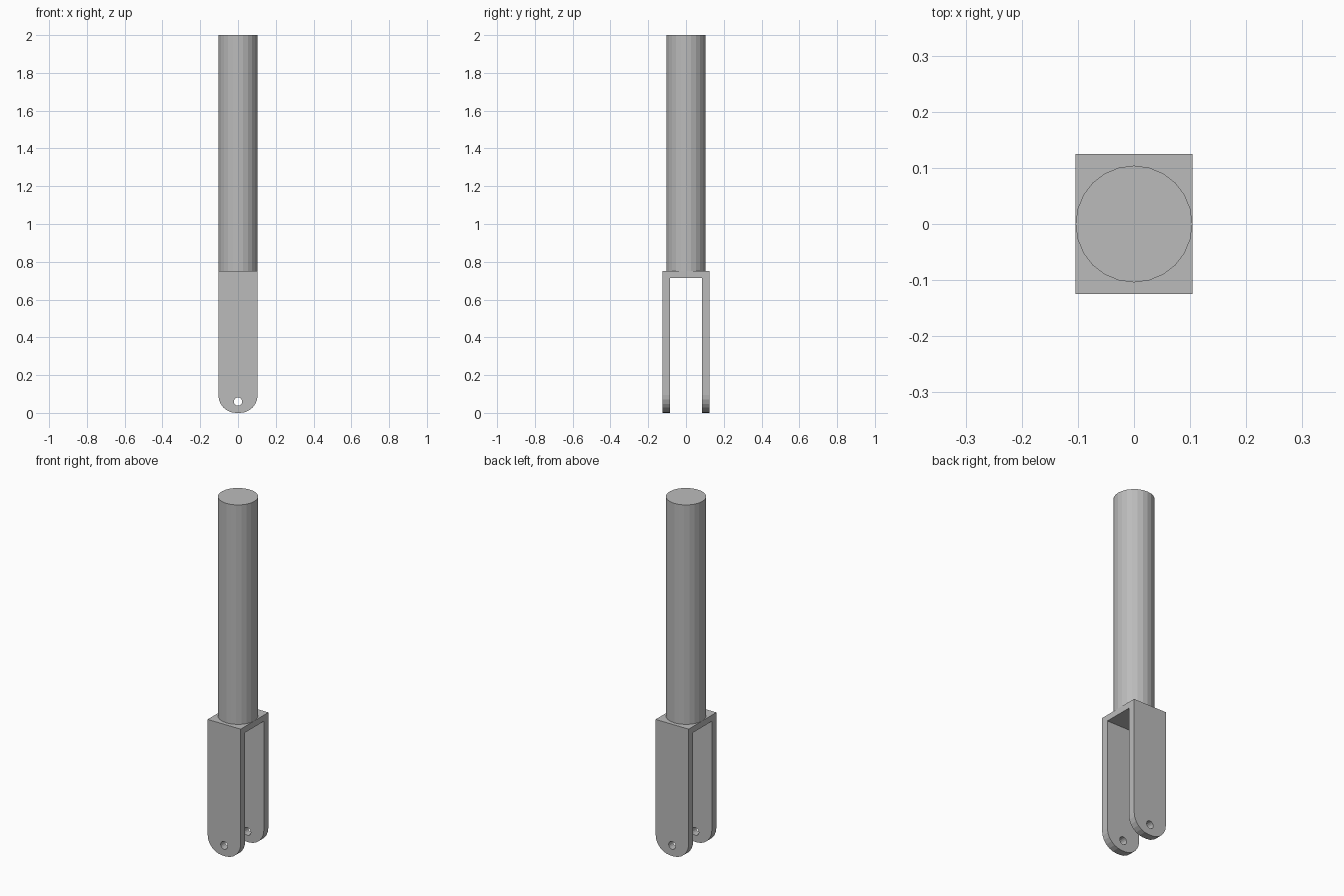
import bpy
import bmesh
from math import sin, cos, pi
from mathutils import Vector

old = bpy.data.objects.get("Cube")
if old:
    bpy.data.objects.remove(old, do_unlink=True)

WIDTH = 0.104       # half width of the fork and radius of the rod
DEPTH = 0.125       # half depth of the fork
INNER = 0.084       # half depth of the slot
FORK_TOP = 0.75
SLOT_TOP = 0.715
CORNER = 0.094      # rounding of the fork ends
PIN_Z, PIN_R = 0.06, 0.022

grey = bpy.data.materials.new("steel_grey")
grey.use_nodes = True
colour = (0.5, 0.5, 0.5, 1)
grey.diffuse_color = colour
grey.node_tree.nodes["Principled BSDF"].inputs["Base Color"].default_value = colour


def make_object(name, bm):
    bmesh.ops.recalc_face_normals(bm, faces=bm.faces)
    mesh = bpy.data.meshes.new(name)
    bm.to_mesh(mesh)
    bm.free()
    mesh.materials.append(grey)
    obj = bpy.data.objects.new(name, mesh)
    bpy.context.collection.objects.link(obj)
    return obj


def arc(cx, cz, r, start, end, steps):
    angles = [start + (end - start) * i / steps for i in range(steps + 1)]
    return [(cx + r * cos(a), cz + r * sin(a)) for a in angles]


def add_loop(bm, points):
    verts = [bm.verts.new((x, -DEPTH, z)) for x, z in points]
    return [bm.edges.new((v, verts[i - 1])) for i, v in enumerate(verts)]


# Fork: rounded plate outline with a pin hole, extruded front to back
bm = bmesh.new()
edge_x = WIDTH - CORNER
outline = [(WIDTH, FORK_TOP), (-WIDTH, FORK_TOP)]
outline += arc(-edge_x, CORNER, CORNER, pi, 1.5 * pi, 6)
outline += arc(edge_x, CORNER, CORNER, 1.5 * pi, 2 * pi, 6)
pin_hole = arc(0, PIN_Z, PIN_R, 0, 2 * pi, 16)[:-1]
edges = add_loop(bm, outline) + add_loop(bm, pin_hole)
bmesh.ops.triangle_fill(bm, edges=edges, use_beauty=True, normal=Vector((0, -1, 0)))
extruded = bmesh.ops.extrude_face_region(bm, geom=bm.faces[:], use_keep_orig=True)
moved = [g for g in extruded["geom"] if isinstance(g, bmesh.types.BMVert)]
bmesh.ops.translate(bm, verts=moved, vec=(0, 2 * DEPTH, 0))
fork = make_object("fork", bm)

# Slot between the two cheeks
bm = bmesh.new()
bmesh.ops.create_cube(bm, size=1)
bmesh.ops.scale(bm, verts=bm.verts, vec=(1, 2 * INNER, 1))
bmesh.ops.translate(bm, verts=bm.verts, vec=(0, 0, SLOT_TOP - 0.5))
slot = make_object("slot_cutter", bm)
slot.hide_render = True

cut = fork.modifiers.new("slot", "BOOLEAN")
cut.operation = "DIFFERENCE"
cut.solver = "EXACT"
cut.object = slot
bpy.context.view_layer.objects.active = fork
bpy.ops.object.modifier_apply(modifier=cut.name)
bpy.data.objects.remove(slot, do_unlink=True)

# Rod standing on the fork
bm = bmesh.new()
bmesh.ops.create_cone(bm, cap_ends=True, segments=24, radius1=WIDTH,
                      radius2=WIDTH, depth=2 - FORK_TOP)
bmesh.ops.translate(bm, verts=bm.verts, vec=(0, 0, (2 + FORK_TOP) / 2))
make_object("rod", bm)
